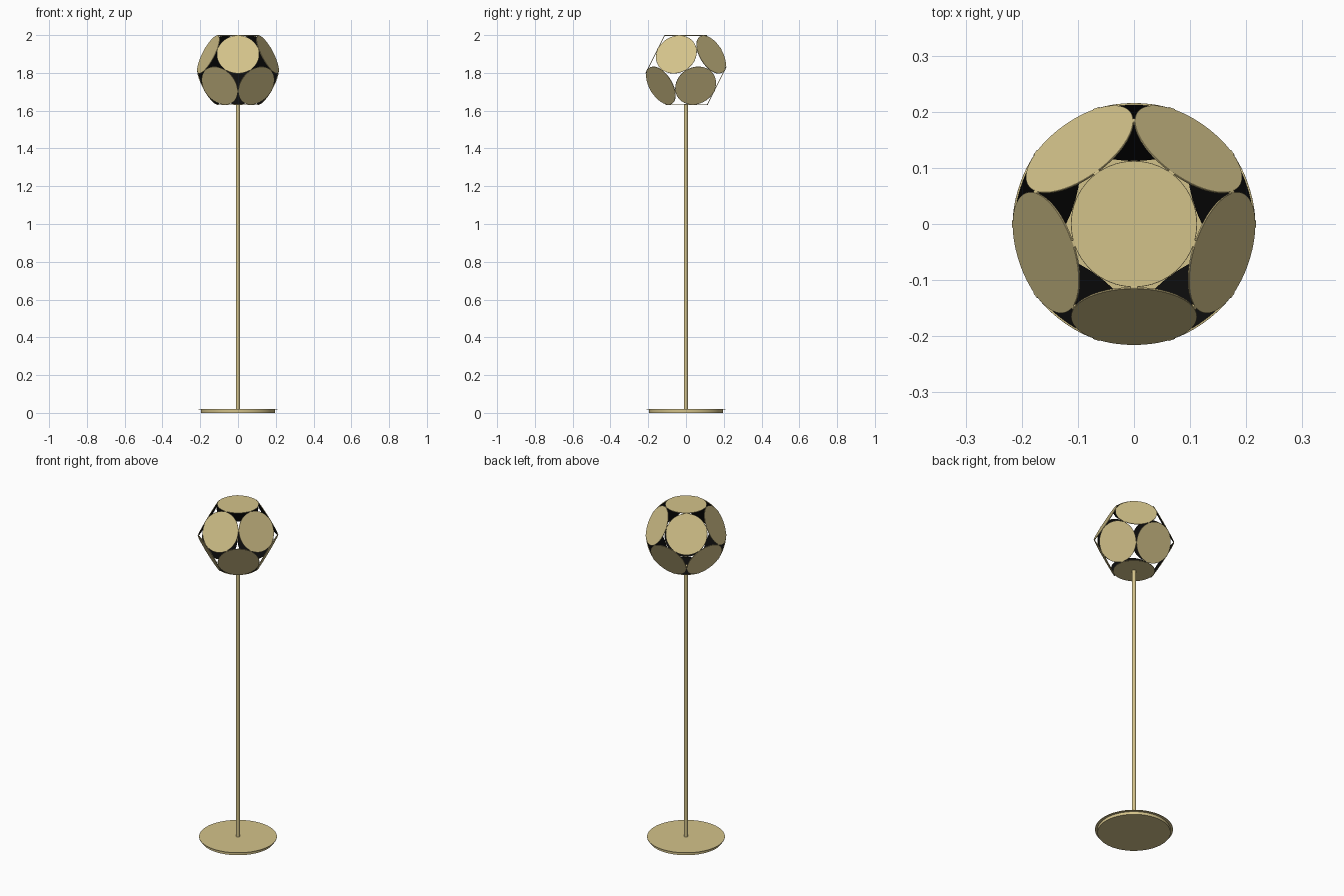
import bpy, bmesh, math
from mathutils import Vector, Matrix

if "Cube" in bpy.data.objects:
    bpy.data.objects.remove(bpy.data.objects["Cube"])


def material(name, rgb):
    m = bpy.data.materials.new(name)
    m.diffuse_color = (*rgb, 1)
    m.use_nodes = True
    m.node_tree.nodes["Principled BSDF"].inputs["Base Color"].default_value = m.diffuse_color
    return m


BRASS = material("pale brass", (0.65, 0.54, 0.255))
BLACK = material("black lining", (0.004, 0.004, 0.004))


def add(name, mesh, matrix=Matrix()):
    ob = bpy.data.objects.new(name, mesh)
    ob.matrix_world = matrix
    bpy.context.collection.objects.link(ob)
    return ob


def lathe(name, profile, segs=64, lined=False):
    """Spin (radius, z) points, listed bottom to top, into a capped solid."""
    bm = bmesh.new()
    rings = [[bm.verts.new((r * math.cos(a), r * math.sin(a), z))
              for a in (2 * math.pi * i / segs for i in range(segs))]
             for r, z in profile]
    for lo, hi in zip(rings, rings[1:]):
        for i in range(segs):
            j = (i + 1) % segs
            bm.faces.new((lo[i], lo[j], hi[j], hi[i])).smooth = True
    bm.faces.new(rings[0][::-1])
    bm.faces.new(rings[-1])
    bm.normal_update()
    for e in bm.edges:
        if len(e.link_faces) == 2 and e.calc_face_angle() > math.radians(35):
            e.smooth = False
    # inner side of the shade discs is black
    for f in bm.faces:
        f.material_index = 1 if lined and f.normal.z < -0.5 else 0
    me = bpy.data.meshes.new(name)
    bm.to_mesh(me)
    bm.free()
    me.materials.append(BRASS)
    if lined:
        me.materials.append(BLACK)
    return me


# Base: drum with a slightly wider thin plate on top
add("base", lathe("base", [(0.197, 0), (0.197, 0.017), (0.21, 0.018), (0.21, 0.021)], 96))

# Pole
add("pole", lathe("pole", [(0.011, 0.02), (0.011, 1.634)], 32))

# Shade: twelve discs on the faces of a dodecahedron
INR = 0.185
CENTRE = Vector((0, 0, 2 - INR))
tilt = math.atan(2)
normals = [Vector((0, 0, 1)), Vector((0, 0, -1))]
for k in range(5):
    for start, s in ((-90, 1), (90, -1)):
        a = math.radians(start + 72 * k)
        normals.append(Vector((math.sin(tilt) * math.cos(a),
                               math.sin(tilt) * math.sin(a),
                               s * math.cos(tilt))))

disc = lathe("shade_disc", [(0.1115, -0.0035), (0.1125, -0.0005), (0.112, 0)], 64, True)
for n in normals:
    rot = n.to_track_quat('Z', 'Y').to_matrix().to_4x4()
    add("shade_disc", disc, Matrix.Translation(CENTRE + n * INR) @ rot)

# Small clips joining neighbouring discs at the edge midpoints
clip = lathe("disc_clip", [(0.003, -0.006), (0.003, 0.006)], 12)
mid = INR / math.cos(tilt / 2) - 0.003
for i, n in enumerate(normals):
    for m in normals[:i]:
        if n.dot(m) > 0.4:
            rot = n.cross(m).normalized().to_track_quat('Z', 'Y').to_matrix().to_4x4()
            add("disc_clip", clip,
                Matrix.Translation(CENTRE + (n + m).normalized() * mid) @ rot)
